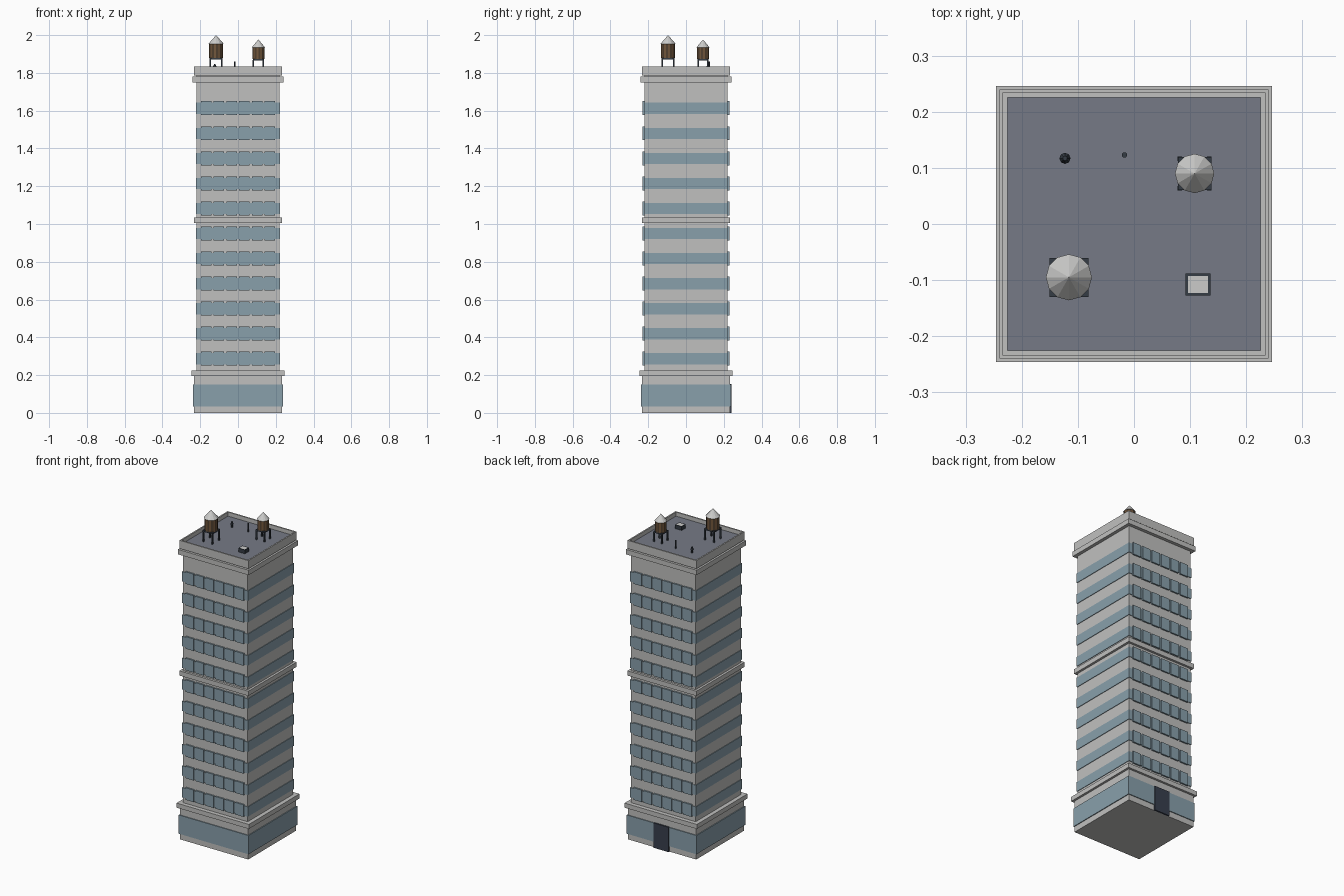
import bpy
import bmesh
from mathutils import Matrix, Vector

cube = bpy.data.objects.get("Cube")
if cube:
    bpy.data.objects.remove(cube, do_unlink=True)


def material(name, r, g, b):
    m = bpy.data.materials.new(name)
    m.use_nodes = True
    m.diffuse_color = (r, g, b, 1)
    m.node_tree.nodes["Principled BSDF"].inputs["Base Color"].default_value = (r, g, b, 1)
    return m


STONE = material("pale stone", .53, .53, .52)
GLASS = material("blue glass", .25, .35, .41)
ROOF = material("slate roof", .18, .195, .24)
DOOR = material("dark door", .04, .05, .075)
METAL = material("dark metal", .035, .045, .06)
WOOD = material("brown wood", .17, .095, .045)
WOOD_DARK = material("dark wood", .08, .05, .028)
TIN = material("light tin", .6, .6, .59)


def finish(name, bm, *mats):
    mesh = bpy.data.meshes.new(name)
    bm.to_mesh(mesh)
    bm.free()
    for m in mats:
        mesh.materials.append(m)
    ob = bpy.data.objects.new(name, mesh)
    bpy.context.collection.objects.link(ob)
    return ob


def add_box(bm, x, y, z0, z1, hx, hy):
    mat = Matrix.Translation((x, y, (z0 + z1) / 2)) @ Matrix.Diagonal((2 * hx, 2 * hy, z1 - z0, 1))
    bmesh.ops.create_cube(bm, size=1, matrix=mat)


def box(name, mat, x, y, z0, z1, hx, hy):
    bm = bmesh.new()
    add_box(bm, x, y, z0, z1, hx, hy)
    return finish(name, bm, mat)


def slab(name, mat, z0, z1, half):
    return box(name, mat, 0, 0, z0, z1, half, half)


def cone(name, mat, x, y, z0, z1, r0, r1, sides):
    bm = bmesh.new()
    bmesh.ops.create_cone(bm, cap_ends=True, segments=sides, radius1=r0, radius2=r1,
                          depth=z1 - z0, matrix=Matrix.Translation((x, y, (z0 + z1) / 2)))
    return finish(name, bm, mat)


def inset_top(name, outer, top, x, y, z0, z1, hx, hy, rim, drop):
    """Box whose top face is inset, recoloured and lowered."""
    bm = bmesh.new()
    add_box(bm, x, y, z0, z1, hx, hy)
    bm.normal_update()
    face = max(bm.faces, key=lambda f: f.normal.z)
    bmesh.ops.inset_region(bm, faces=[face], thickness=rim)
    face.material_index = 1
    if drop:
        walls = bmesh.ops.extrude_face_region(bm, geom=[face])["geom"]
        floor = [f for f in walls if isinstance(f, bmesh.types.BMFace)][0]
        bmesh.ops.translate(bm, verts=floor.verts, vec=Vector((0, 0, -drop)))
        if face.is_valid:
            bmesh.ops.delete(bm, geom=[face], context='FACES_ONLY')
        for f in bm.faces:
            f.material_index = 0
        floor.material_index = 1
    return finish(name, bm, outer, top)


# Tower walls and stone bands
slab("ground_floor", STONE, 0, .2, .232)
slab("ground_floor_glass", GLASS, .035, .15, .237)
slab("lower_band", STONE, .196, .224, .2455)
slab("tower_walls", STONE, .2, 1.79, .22)
slab("middle_band", STONE, 1.005, 1.034, .234)
slab("cornice", STONE, 1.75, 1.78, .24)
box("back_door", DOOR, 0, .236, 0, .152, .051, .005)

# Parapet with sunken roof
ROOF_Z = 1.81
inset_top("parapet_and_roof", STONE, ROOF, 0, 0, 1.785, 1.835, .234, .234, .012, 1.835 - ROOF_Z)

# Window strips, with raised panes on front and back
strips, panes = bmesh.new(), bmesh.new()
PITCH = .0675
for floor in range(11):
    z = .257 + floor * .1325
    add_box(strips, 0, 0, z, z + .06, .2235, .2235)
    for col in range(6):
        x = (col - 2.5) * PITCH
        for side in (-1, 1):
            add_box(panes, x, side * .224, z - .006, z + .068, .028, .005)
finish("window_strips", strips, GLASS)
finish("window_panes", panes, GLASS)


# Water tanks
def water_tank(name, x, y, r, z0, z1, apex):
    legs = bmesh.new()
    for sx in (-1, 1):
        for sy in (-1, 1):
            add_box(legs, x + sx * r * .75, y + sy * r * .75, ROOF_Z, z0 - .006, .004, .004)
    add_box(legs, x, y, z0 - .008, z0, r * .85, r * .85)
    finish(name + "_stand", legs, METAL)
    body = cone(name + "_body", WOOD, x, y, z0, z1, r * .9, r * .9, 20)
    body.data.materials.append(WOOD_DARK)
    sides = [p for p in body.data.polygons if abs(p.normal.z) < .5]
    for i, p in enumerate(sides):
        p.material_index = i % 2
    cone(name + "_roof", TIN, x, y, z1, apex, r, 0, 12)


water_tank("large_tank", -.116, -.095, .041, 1.88, 1.953, 2.0)
water_tank("small_tank", .108, .09, .035, 1.873, 1.935, 1.977)

# Small rooftop equipment
cone("vent_pipe", METAL, -.123, .117, ROOF_Z, 1.835, .005, .005, 8)
cone("vent_cap", METAL, -.123, .117, 1.83, 1.846, .01, .004, 8)
cone("thin_pipe", METAL, -.017, .123, ROOF_Z, 1.86, .005, .005, 8)
inset_top("air_unit", METAL, TIN, .114, -.108, ROOF_Z, 1.834, .022, .0195, .006, 0)
